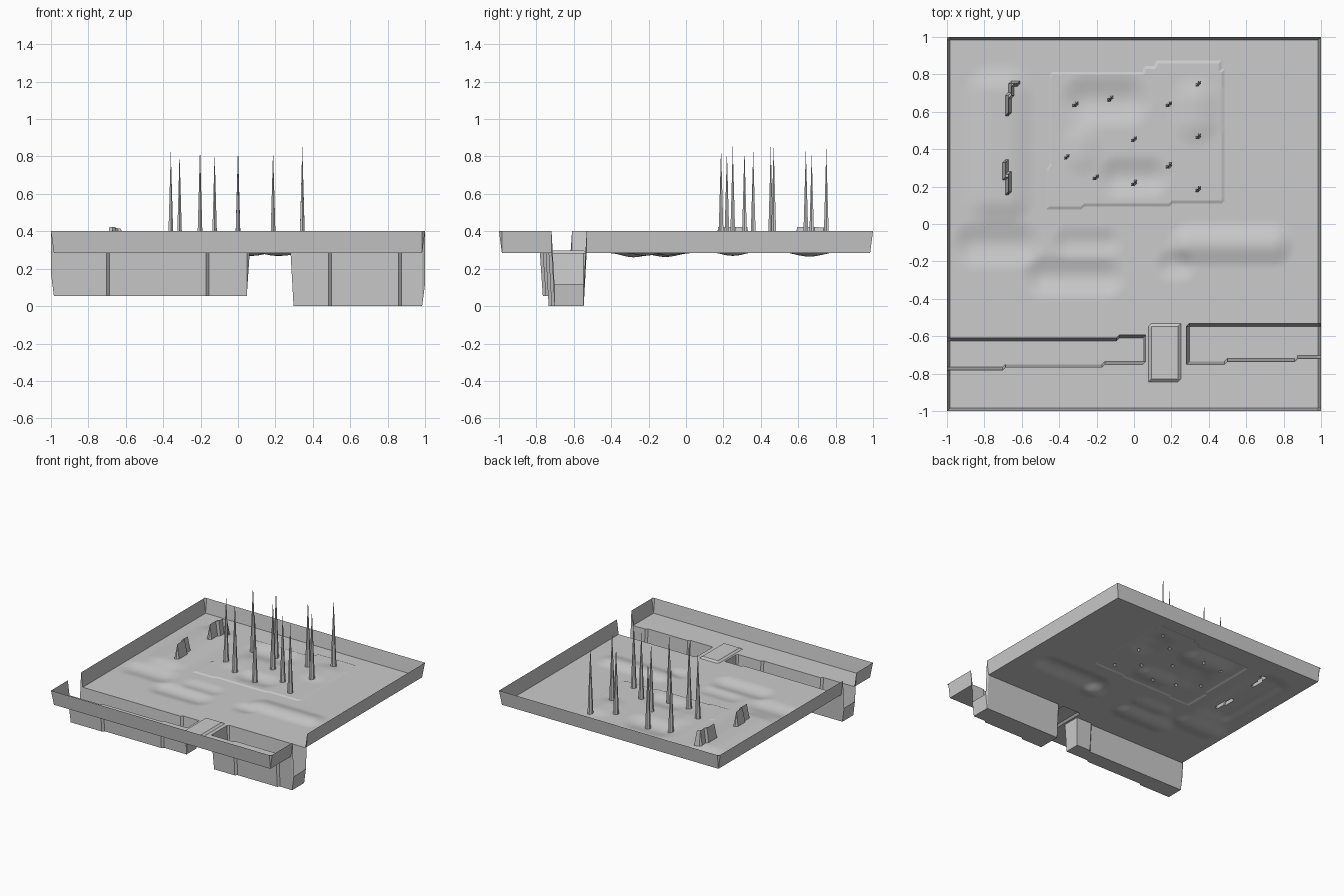
import bpy, bmesh, math

if "Cube" in bpy.data.objects:
    bpy.data.objects.remove(bpy.data.objects["Cube"])

N = 128                    # grid cells per side
CELL = 2 / N
FLOOR = 0.283              # ground level
WALL = 0.118               # height added by walls and rocks

# soft hills and hollows: x, y, half length x, half length y, radius, height
MOUNDS = [
    (0.52, -0.11, 0.22, 0.0, 0.13, 0.024), (0.22, -0.22, 0.02, 0.0, 0.10, -0.014),
    (-0.73, -0.11, 0.12, 0.0, 0.14, -0.020), (-0.32, -0.28, 0.16, 0.0, 0.13, -0.022),
    (-0.25, -0.10, 0.10, 0.0, 0.10, -0.012), (-0.72, 0.42, 0.04, 0.28, 0.16, 0.022),
    (0.33, 0.60, 0.0, 0.05, 0.15, 0.016), (0.0, 0.25, 0.08, 0.0, 0.13, -0.020),
    (-0.15, 0.66, 0.10, 0.0, 0.16, -0.024), (-0.28, 0.40, 0.0, 0.03, 0.13, 0.010),
]

# tree spikes: x, y, top z
TREES = [
    (-0.31, 0.64, 0.82), (-0.12, 0.67, 0.82), (0.19, 0.635, 0.84), (0.345, 0.75, 0.845),
    (0.345, 0.47, 0.86), (0.0, 0.46, 0.85), (-0.36, 0.36, 0.83), (0.19, 0.31, 0.84),
    (-0.20, 0.245, 0.855), (0.0, 0.215, 0.83), (0.345, 0.195, 0.85),
]

# rock runs as grid-aligned segments: x0, y0, x1, y1
ROCKS = [
    (-0.672, 0.594, -0.672, 0.688), (-0.656, 0.688, -0.656, 0.75), (-0.641, 0.75, -0.625, 0.75),
    (-0.672, 0.172, -0.672, 0.266), (-0.688, 0.25, -0.688, 0.328),
]


def snap(v):
    return round((v + 1) / CELL)


def mound(x, y, cx, cy, lx, ly, r, h):
    dx, dy = max(abs(x - cx) - lx, 0), max(abs(y - cy) - ly, 0)
    d = math.hypot(dx, dy) / r
    return h * (0.5 + 0.5 * math.cos(math.pi * d)) if d < 1 else 0


def in_field(x, y):
    top = 0.805 if x < 0.06 else 0.835 if x < 0.12 else 0.865
    left = -0.44 if y > 0.31 else -0.455
    bottom = 0.09 if x < -0.28 else 0.105 if x < 0.2 else 0.122
    right = 0.455 if y > 0.82 else 0.47
    return left < x < right and bottom < y < top


def trench_depth(x, y):
    if x < 0.055:
        north = -0.615 if x < -0.09 else -0.60
        south = -0.77 if x < -0.70 else -0.755 if x < -0.17 else -0.738
        return FLOOR - 0.055 if south < y < north else 0
    if x > 0.285:
        south = -0.738 if x < 0.49 else -0.722 if x < 0.86 else -0.707
        return FLOOR if south < y < (-0.585 if x < 0.295 else -0.545) else 0
    return 0


tree_at = {(snap(x), snap(y)): z for x, y, z in TREES}
rock_at = set()
for x0, y0, x1, y1 in ROCKS:
    for i in range(snap(x0), snap(x1) + 1):
        for j in range(snap(y0), snap(y1) + 1):
            rock_at.add((i, j))

PARTS = ["ground", "field", "bridge", "trench", "rocks", "trees", "boundary_wall"]


def sample(i, j):
    """Height and part index of a grid point."""
    x, y = i * CELL - 1, j * CELL - 1
    z, part = FLOOR + sum(mound(x, y, *m) for m in MOUNDS), 0
    if in_field(x, y):
        z, part = z + 0.006, 1
    if 0.09 < x < 0.25 and -0.83 < y < -0.54:
        z, part = FLOOR + 0.014, 2
    depth = trench_depth(x, y)
    if depth:
        z, part = z - depth, 3
    if (i, j) in rock_at:
        z, part = z + WALL, 4
    if (i, j) in tree_at:
        z, part = tree_at[i, j], 5
    if i in (0, N) or j in (0, N):
        z, part = z + WALL, 6
    return (x, y, z), part


grid = {(i, j): sample(i, j) for i in range(N + 1) for j in range(N + 1)}


def build_part(index):
    """Make one named object from the grid cells that belong to it."""
    bm = bmesh.new()
    made = {}

    def vert(key):
        if key not in made:
            made[key] = bm.verts.new(grid[key][0])
        return made[key]

    for i in range(N):
        for j in range(N):
            keys = [(i, j), (i + 1, j), (i + 1, j + 1), (i, j + 1)]
            if max(grid[k][1] for k in keys) == index:
                a, b, c, d = [vert(k) for k in keys]
                bm.faces.new((a, b, c))
                bm.faces.new((a, c, d))
    # merge flat cells
    bmesh.ops.dissolve_limit(bm, angle_limit=0.002, verts=bm.verts, edges=bm.edges)
    mesh = bpy.data.meshes.new(PARTS[index])
    bm.to_mesh(mesh)
    bm.free()
    obj = bpy.data.objects.new(PARTS[index], mesh)
    bpy.context.collection.objects.link(obj)
    bpy.ops.object.select_all(action='DESELECT')
    obj.select_set(True)
    bpy.context.view_layer.objects.active = obj
    bpy.ops.object.shade_smooth_by_angle(angle=math.radians(20))


for p in range(len(PARTS)):
    build_part(p)
